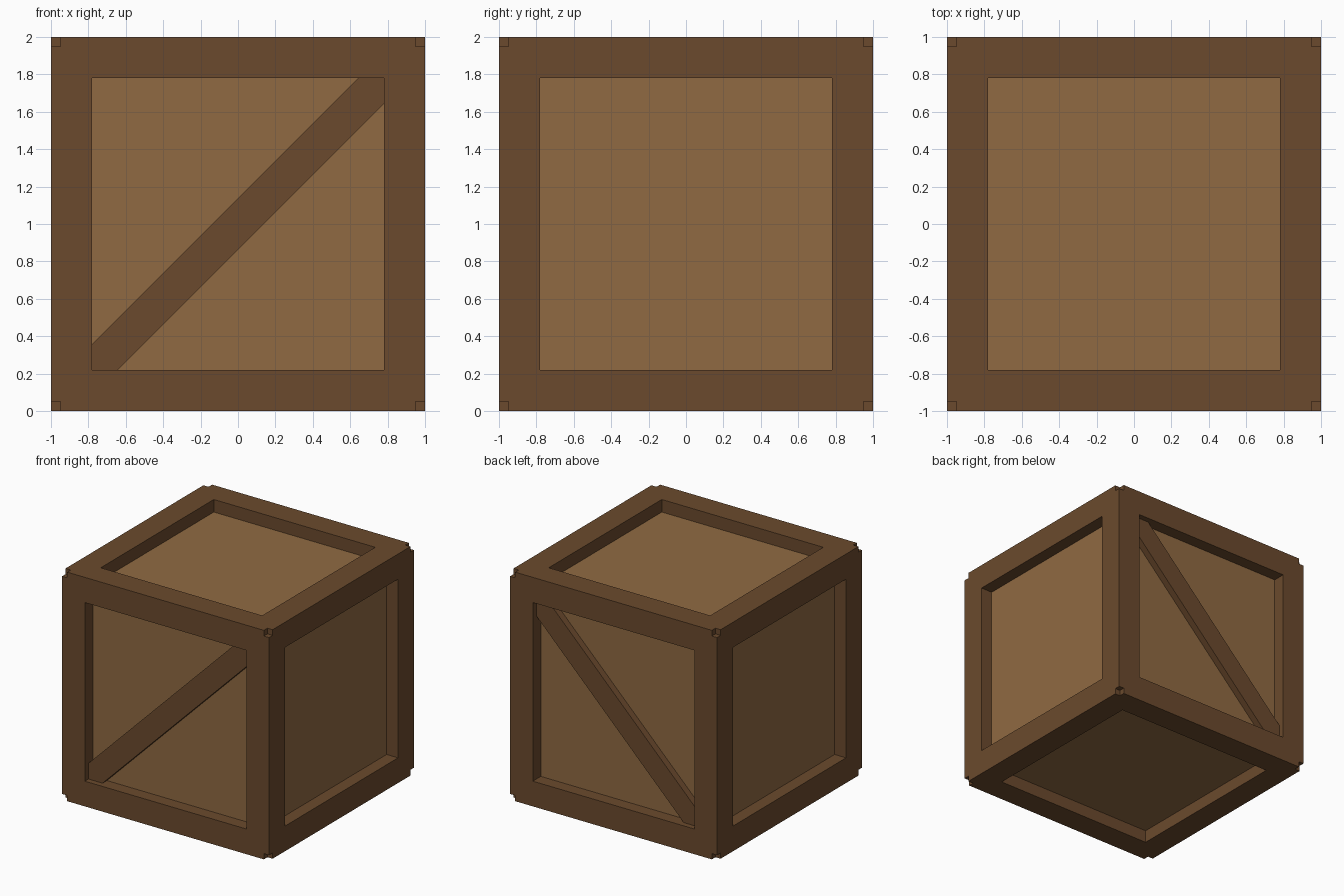
import bpy, math
from mathutils import Matrix

if "Cube" in bpy.data.objects:
    bpy.data.objects.remove(bpy.data.objects["Cube"])

def material(name, srgb):
    m = bpy.data.materials.new(name)
    lin = [((c / 255 + 0.055) / 1.055) ** 2.4 for c in srgb]
    m.diffuse_color = (*lin, 1)
    m.use_nodes = True
    m.node_tree.nodes["Principled BSDF"].inputs["Base Color"].default_value = m.diffuse_color
    return m

frame_wood = material("dark frame wood", (107, 74, 45))
panel_wood = material("light panel wood", (144, 106, 66))

def box(name, loc, size, mat, rot_y=0.0):
    bpy.ops.mesh.primitive_cube_add(size=1, location=loc)
    o = bpy.context.object
    o.name = name
    o.data.transform(Matrix.Rotation(rot_y, 4, 'Y') @ Matrix.Diagonal((*size, 1)))
    o.data.materials.append(mat)
    return o

W = 0.22        # beam thickness
L = 1.90        # beam length, leaving a small notch at each corner
C = 1 - W / 2   # beam centre offset
PANEL = 0.89    # half size of the recessed inner box
BRACE = 0.95    # outer face of the braces

# Recessed panels
box("inner_panels", (0, 0, 1), (2 * PANEL,) * 3, panel_wood)

# Twelve frame beams, four along each axis
for axis, label in enumerate(("side_to_side", "front_to_back", "upright")):
    for a in (-C, C):
        for b in (-C, C):
            loc, size = [a, b], [W, W]
            loc.insert(axis, 0)
            size.insert(axis, L)
            loc[2] += 1
            box(label + "_beam", loc, size, frame_wood)

# Diagonal braces on front and back, ends buried in the frame
depth = BRACE - PANEL + 0.02
for s, label in ((-1, "front"), (1, "back")):
    box(label + "_brace", (0, s * (BRACE - depth / 2), 1),
        (2.3, depth, 0.194), frame_wood, -math.pi / 4)
